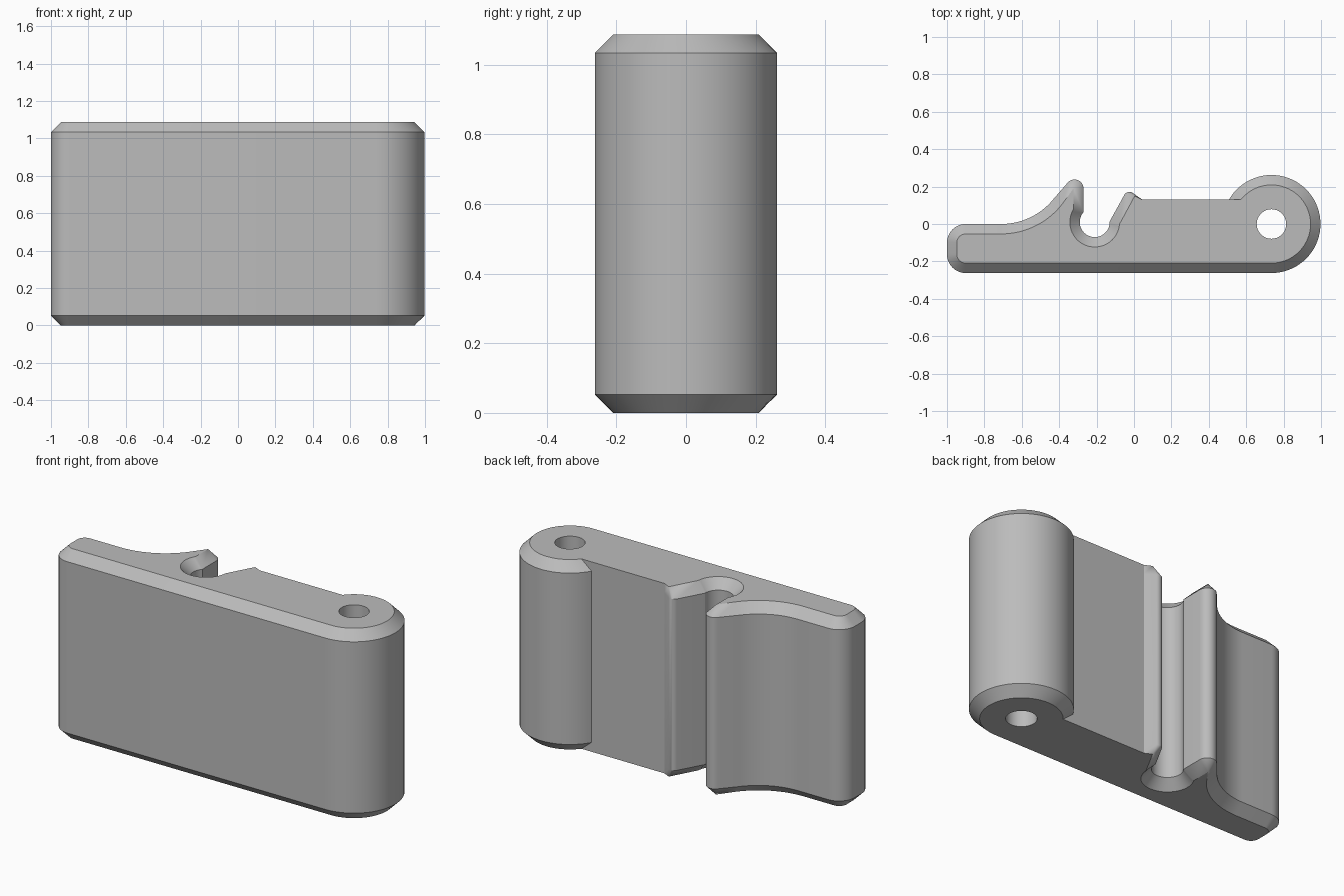
import bpy, bmesh
from math import sin, cos, asin, acos, degrees, radians

HEIGHT, CHAMFER = 1.087, 0.053
BARREL = (0.735, 0.0)

if "Cube" in bpy.data.objects:
    bpy.data.objects.remove(bpy.data.objects["Cube"])


def arc(center, r, a0, a1, n):
    """Points on an arc, angles in degrees."""
    steps = [radians(a0 + (a1 - a0) * i / n) for i in range(n + 1)]
    return [(center[0] + r * cos(a), center[1] + r * sin(a)) for a in steps]


def outline(c):
    """Counter-clockwise clip outline, pulled inwards by c on its chamfered edges."""
    # Round barrel, stopping where it meets the flat back
    r = 0.262 - c
    pts = arc(BARREL, r, -90, 180 - degrees(asin(0.13 / r)), 48)
    # Flat back and small pointed lip; the chamfer runs out at the lip
    pts.append((0.045, 0.13))
    pts += arc((-0.025, 0.142), 0.03, 55, 151, 8) if c == 0 else [(0.004, 0.15)] * 9
    # Round slot, open between the sloped lip and the straight prong wall
    r = 0.08 + c
    start = -29 + degrees(acos((0.068 + c) / r))
    end = degrees(acos((-0.06 - c) / r)) - 360
    pts += arc((-0.21, 0.01), r, start, end, 36)
    # Rounded prong tip, then its hollow back sweeping into the thin tail
    pts += arc((-0.27 - max(0.048, c), 0.19), max(0.048 - c, 0), 0, 142, 12)
    pts += arc((-0.71, 0.36), 0.36 + c, -38, -90, 20)
    # Rounded tail corners
    pts += arc((-0.9, -0.1), 0.1 - c, 90, 180, 10)
    pts += arc((-0.9, -0.162), 0.1 - c, 180, 270, 10)
    return pts


def add_walls(bm, levels):
    """Join (outline, height) rings with side faces."""
    rings = [[bm.verts.new((x, y, z)) for x, y in pts] for pts, z in levels]
    for low, high in zip(rings, rings[1:]):
        for i in range(len(low)):
            j = (i + 1) % len(low)
            bm.faces.new((low[i], low[j], high[j], high[i]))


bm = bmesh.new()
full, inset = outline(0), outline(CHAMFER)

# Chamfered outer walls and the straight pin hole
add_walls(bm, [(inset, 0), (full, CHAMFER), (full, HEIGHT - CHAMFER), (inset, HEIGHT)])
hole = arc(BARREL, 0.079, 0, -360, 40)[:-1]
add_walls(bm, [(hole, 0), (hole, HEIGHT)])
bmesh.ops.remove_doubles(bm, verts=bm.verts[:], dist=0.0001)

# Flat end caps around the pin hole
for z in (0, HEIGHT):
    rim = [e for e in bm.edges if e.is_boundary
           and all(abs(v.co.z - z) < 0.001 for v in e.verts)]
    bmesh.ops.triangle_fill(bm, use_beauty=True, use_dissolve=False, edges=rim)
bmesh.ops.recalc_face_normals(bm, faces=bm.faces[:])

mesh = bpy.data.meshes.new("clip_body")
bm.to_mesh(mesh)
bm.free()
body = bpy.data.objects.new("clip_body", mesh)
bpy.context.collection.objects.link(body)

# Plain grey
grey = bpy.data.materials.new("plain_grey")
grey.use_nodes = True
color = (0.5, 0.5, 0.5, 1)
grey.diffuse_color = color
grey.node_tree.nodes["Principled BSDF"].inputs["Base Color"].default_value = color
mesh.materials.append(grey)

bpy.ops.object.select_all(action="DESELECT")
body.select_set(True)
bpy.context.view_layer.objects.active = body
bpy.ops.object.shade_smooth_by_angle(angle=radians(25))
